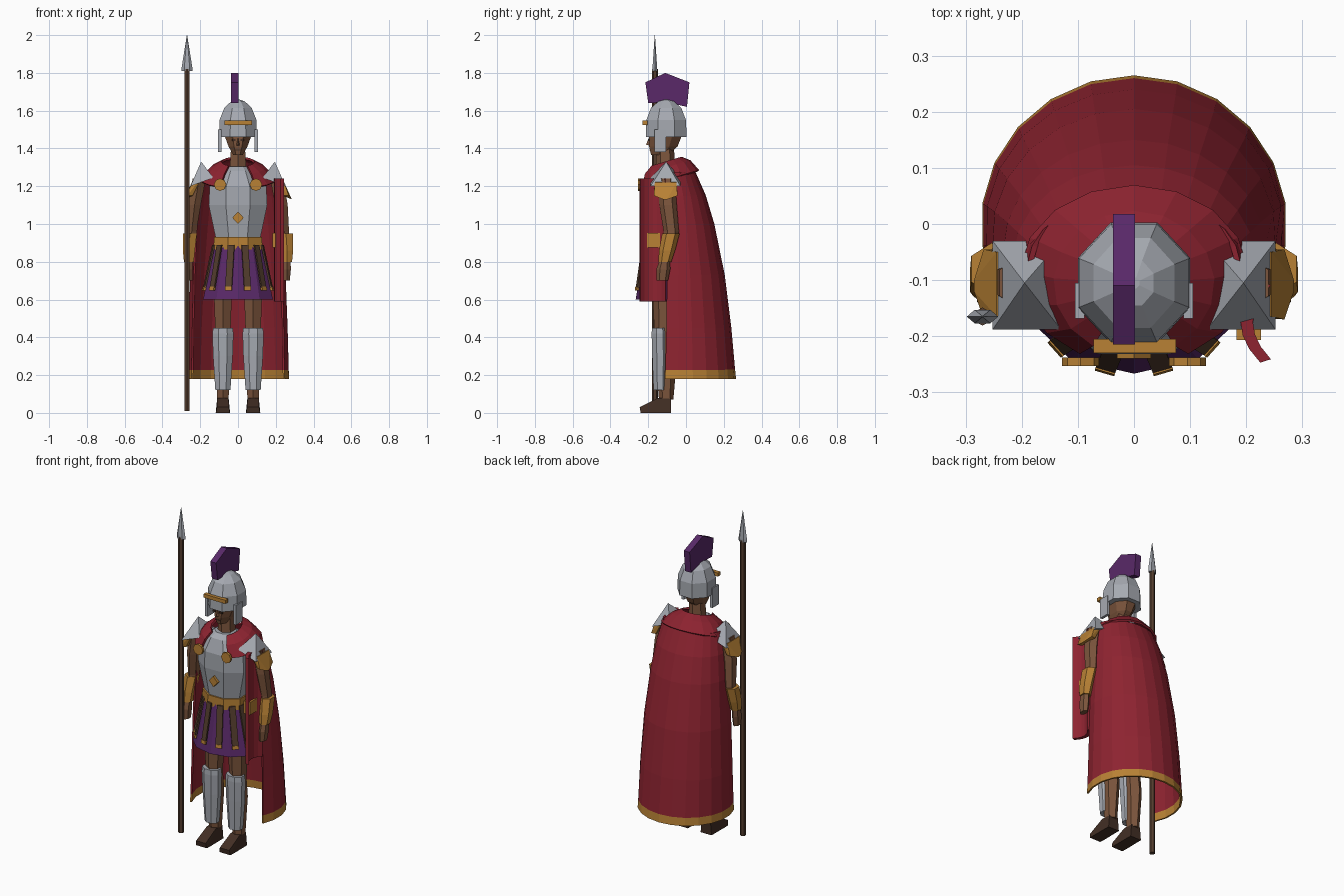
import bpy, bmesh
from math import sin, cos, pi, radians

cube = bpy.data.objects.get("Cube")
if cube:
    bpy.data.objects.remove(cube)


def material(name, rgb):
    m = bpy.data.materials.new(name)
    m.use_nodes = True
    m.diffuse_color = (*rgb, 1)
    node = m.node_tree.nodes["Principled BSDF"]
    node.inputs["Base Color"].default_value = (*rgb, 1)
    node.inputs["Roughness"].default_value = 0.8
    return m


RED = material("cloth red", (.27, .017, .03))
STEEL = material("steel grey", (.38, .4, .44))
GOLD = material("gold", (.48, .22, .035))
PURPLE = material("purple", (.1, .022, .14))
SKIN = material("skin brown", (.2, .09, .045))
LEATHER = material("dark leather", (.055, .028, .018))
WOOD = material("wood brown", (.09, .048, .028))


def finish(name, bm, *mats):
    bmesh.ops.recalc_face_normals(bm, faces=bm.faces)
    mesh = bpy.data.meshes.new(name)
    bm.to_mesh(mesh)
    bm.free()
    for m in mats:
        mesh.materials.append(m)
    ob = bpy.data.objects.new(name, mesh)
    bpy.context.collection.objects.link(ob)
    return ob


def ring(x, y, z, rx, ry, n=8, turn=.5):
    angles = [2 * pi * (i + turn) / n for i in range(n)]
    k = 1 / cos(pi / n) if turn else 1
    return [(x + k * rx * cos(a), y + k * ry * sin(a), z) for a in angles]


def loft(name, rows, mat, closed=True):
    """Skin a list of equal-length point rows; closed rows are capped."""
    bm = bmesh.new()
    rows = [[bm.verts.new(p) for p in row] for row in rows]
    n = len(rows[0])
    for a, b in zip(rows, rows[1:]):
        for i in range(n if closed else n - 1):
            j = (i + 1) % n
            bm.faces.new((a[i], a[j], b[j], b[i]))
    if closed:
        bm.faces.new(rows[0])
        bm.faces.new(rows[-1])
    return finish(name, bm, mat)


def column(name, specs, mat, n=8, turn=.5):
    return loft(name, [ring(*s, n, turn) for s in specs], mat)


def hull(name, points, mat):
    bm = bmesh.new()
    bmesh.ops.convex_hull(bm, input=[bm.verts.new(p) for p in points])
    bmesh.ops.dissolve_limit(bm, angle_limit=.02, verts=bm.verts, edges=bm.edges)
    return finish(name, bm, mat)


def box(name, xs, ys, zs, mat):
    return hull(name, [(x, y, z) for x in xs for y in ys for z in zs], mat)


def prism(name, axis, profile, lo, hi, mat):
    """Extrude a 2D outline along one axis."""
    def place(p, d):
        q = list(p)
        q.insert(axis, d)
        return q
    return loft(name, [[place(p, d) for p in profile] for d in (lo, hi)], mat)


# Spear
column("spear_shaft", [(-.27, -.165, .01, .014, .014), (-.27, -.165, 1.82, .014, .014)], WOOD, 6)
column("spear_head", [(-.27, -.165, 1.81, .028, .014), (-.27, -.165, 1.83, .028, .014),
                      (-.27, -.165, 2.0, .001, .001)], STEEL, 6, 0)

# Legs, arms and shoulder armour
for s, side in ((1, "left"), (-1, "right")):
    x = .08 * s
    hull(side + "_shoe", [(x + d * w, y, z) for d in (1, -1) for w, y, z in (
        (.037, -.24, 0), (.032, -.245, .03), (.037, -.08, 0), (.03, -.08, .08),
        (.03, -.145, .08), (.038, -.2, 0))], LEATHER)
    column(side + "_leg", [(x, -.105, .07, .03, .033), (x, -.105, .3, .04, .05),
                           (x, -.115, .42, .04, .045), (x, -.115, .65, .048, .055)], SKIN, 6)
    column(side + "_greave", [(x, -.137, .12, .04, .035), (x, -.137, .3, .052, .042),
                              (x, -.14, .42, .056, .042), (x, -.14, .45, .052, .04)], STEEL, 8)

    column(side + "_upper_arm", [(.205 * s, -.105, 1.24, .035, .04), (.23 * s, -.095, 1.1, .033, .04),
                                 (.245 * s, -.078, .96, .025, .035), (.252 * s, -.085, .9, .025, .03)], SKIN, 6)
    column(side + "_bracer", [(.254 * s, -.08, .95, .036, .04), (.26 * s, -.1, .86, .032, .037),
                              (.26 * s, -.112, .8, .026, .03)], GOLD, 6)
    column(side + "_hand", [(.26 * s, -.112, .81, .018, .024), (.26 * s, -.12, .76, .02, .032),
                            (.258 * s, -.125, .7, .016, .026)], SKIN, 6)
    hull(side + "_shoulder_plate", [(.195 * s, -.105, 1.33)] + [
        (px * s, y, z) for px, z in ((.13, 1.245), (.252, 1.2)) for y in (-.188, -.03)], STEEL)
    hull(side + "_shoulder_guard", [(px * s, y, z) for px, z, ys in (
        (.19, 1.25, (-.165, -.05)), (.245, 1.22, (-.165, -.05)),
        (.268, 1.15, (-.17, -.045)), (.285, 1.13, (-.12, -.1)), (.24, 1.15, (-.16, -.05)))
        for y in ys], GOLD)

    # Cape clasp disc
    prism(side + "_clasp", 1, [(.095 * s + .033 * cos(i * pi / 4), 1.208 + .033 * sin(i * pi / 4))
                               for i in range(8)], -.253, -.238, GOLD)

# Skirt with hanging leather straps
column("skirt", [(0, -.13, .6, .185, .13), (0, -.125, .9, .12, .085)], PURPLE, 10)
for i, deg in enumerate((-78, -48, -16, 16, 48, 78)):
    a = radians(deg - 90)

    def strap(name, lo, hi, thick, mat):
        pts = []
        for z in (lo, hi):
            t = (z - .6) / .3
            rx, ry = .19 - .065 * t, .137 - .045 * t
            for d in (0, thick):
                for w in (-.018, .018):
                    pts.append(((rx + d) * cos(a) - w * sin(a),
                                -.13 + (ry + d) * sin(a) + w * cos(a), z))
        hull(name, pts, mat)
    strap(f"skirt_strap_{i}", .66, .89, .009, WOOD)
    strap(f"strap_end_{i}", .648, .668, .012, GOLD)

# Torso
column("belt", [(0, -.125, .865, .13, .092), (0, -.125, .93, .127, .092)], GOLD)
column("cuirass", [(0, -.12, .925, .118, .088), (0, -.12, 1.1, .155, .112),
                   (0, -.12, 1.2, .15, .112), (0, -.12, 1.28, .095, .085),
                   (0, -.12, 1.305, .06, .055)], STEEL)
prism("chest_diamond", 1, [(-.03, 1.033), (0, 1.0), (.03, 1.033), (0, 1.066)], -.24, -.215, GOLD)
column("neck", [(0, -.11, 1.27, .045, .045), (0, -.11, 1.42, .036, .04)], SKIN, 6)

# Head
column("head", [(0, -.14, 1.365, .025, .045), (0, -.12, 1.41, .05, .075),
                (0, -.11, 1.46, .068, .085), (0, -.11, 1.54, .07, .085)], SKIN)
hull("nose", [(-.012, -.19, 1.415), (.012, -.19, 1.415), (0, -.212, 1.42), (0, -.19, 1.47)], SKIN)
for s, side in ((1, "left"), (-1, "right")):
    box(side + "_eye", (.013 * s, .033 * s), (-.202, -.194), (1.44, 1.45), LEATHER)
    box(side + "_cheek_guard", (.088 * s, .105 * s), (-.168, -.105), (1.38, 1.5), STEEL)
box("mouth", (-.016, .016), (-.194, -.187), (1.388, 1.394), LEATHER)

# Helmet
column("helmet", [(0, -.105, 1.46, .1, .108), (0, -.105, 1.55, .098, .105),
                  (0, -.105, 1.615, .072, .08), (0, -.105, 1.65, .035, .04),
                  (0, -.105, 1.658, .01, .01)], STEEL)
box("brow_band", (-.072, .075), (-.23, -.205), (1.525, 1.547), GOLD)
prism("crest", 0, [(-.2, 1.64), (-.215, 1.75), (-.11, 1.8), (.018, 1.75), (.005, 1.62),
                   (-.1, 1.645)], -.037, .002, PURPLE)


# Cape and shoulder mantle
def drape(rows, n, tilt=0):
    out = []
    for z, cy, rx, ry, start in rows:
        line = []
        for i in range(n + 1):
            a = radians(start + (180 - 2 * start) * i / n)
            y = cy + ry * sin(a)
            line.append((rx * cos(a), y, z + tilt * (y - cy)))
        out.append(line)
    return out


def thicken(ob, t):
    mod = ob.modifiers.new("thickness", "SOLIDIFY")
    mod.thickness = t
    mod.offset = 0


cape = loft("cape", drape([(1.275, -.075, .185, .12, -12), (1.15, -.06, .21, .16, -14),
                           (1.0, -.045, .228, .19, -16), (.73, -.02, .248, .22, -21),
                           (.45, -.005, .26, .24, -24), (.228, 0, .266, .255, -25),
                           (.18, 0, .268, .26, -25)], 14), RED, False)
cape.data.materials.append(GOLD)
for f in cape.data.polygons:
    f.material_index = int(f.center.z < .228)
thicken(cape, .01)
mantle = loft("mantle", drape([(1.325, -.11, .085, .085, -55), (1.295, -.105, .14, .125, -60),
                               (1.235, -.09, .2, .155, -62)], 14, .3), RED, False)
thicken(mantle, .012)

# Curved shield inside the left arm
arc = [(-1 + i / 3) for i in range(7)]
prism("shield", 2, [(.19 + .035 * t * t, -.175 + .072 * t) for t in arc] +
      [(.212 + .032 * t * t, -.175 + .066 * t) for t in reversed(arc)], .59, 1.24, RED)
box("shield_boss", (.183, .226), (-.207, -.137), (.875, .952), GOLD)
